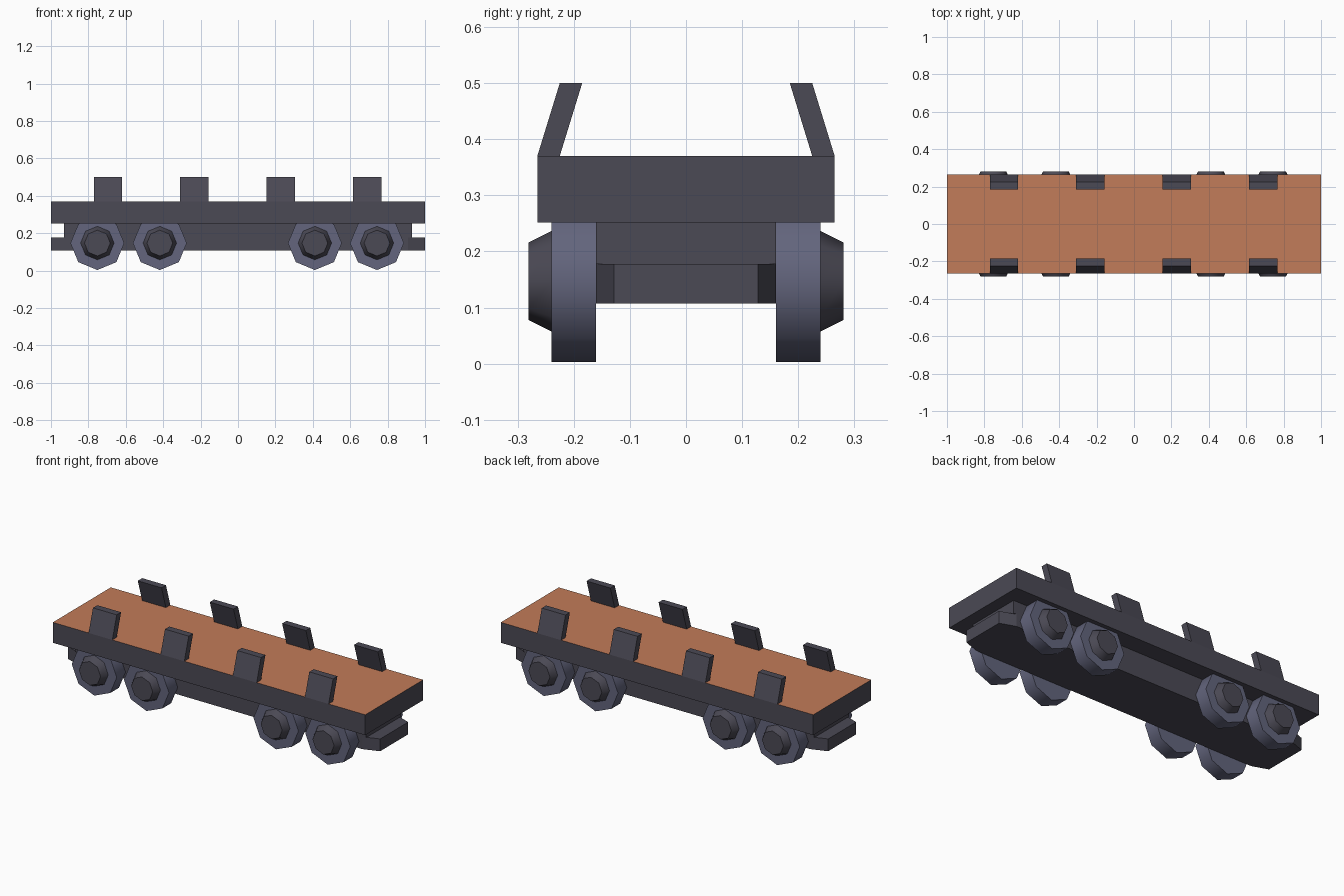
import bpy
import math

cube = bpy.data.objects.get("Cube")
if cube:
    bpy.data.objects.remove(cube, do_unlink=True)


def material(name, rgb):
    m = bpy.data.materials.new(name)
    m.use_nodes = True
    m.diffuse_color = (*rgb, 1)
    m.node_tree.nodes["Principled BSDF"].inputs["Base Color"].default_value = (*rgb, 1)
    return m


DARK = material("dark grey iron", (0.07, 0.067, 0.09))
STEEL = material("blue grey steel", (0.125, 0.13, 0.205))
WOOD = material("orange brown wood", (0.54, 0.2, 0.1))


def prism(name, outline, axis, low, high, mat):
    """Extrude a 2D outline along x or z."""
    n = len(outline)
    place = (lambda p, t: (t, p[0], p[1])) if axis == "x" else (lambda p, t: (p[0], p[1], t))
    verts = [place(p, t) for t in (low, high) for p in outline]
    faces = [tuple(reversed(range(n))), tuple(range(n, 2 * n))]
    faces += [(i, (i + 1) % n, (i + 1) % n + n, i + n) for i in range(n)]
    mesh = bpy.data.meshes.new(name)
    mesh.from_pydata(verts, [], faces)
    mesh.materials.append(mat)
    obj = bpy.data.objects.new(name, mesh)
    bpy.context.collection.objects.link(obj)
    return obj


def box(name, hx, hy, low, high, mat):
    return prism(name, [(-hx, -hy), (hx, -hy), (hx, hy), (-hx, hy)], "z", low, high, mat)


def octagon(name, x, y, side, r_in, r_out, depth, mat):
    """Eight-sided disc facing sideways, with a corner at the bottom."""
    bpy.ops.mesh.primitive_cone_add(vertices=8, radius1=r_in, radius2=r_out, depth=depth,
                                    location=(x, side * y, 0.147),
                                    rotation=(-side * math.pi / 2, 0, 0))
    obj = bpy.context.object
    obj.name = name
    obj.data.materials.append(mat)
    bpy.ops.object.shade_smooth_by_angle(angle=math.radians(50))


# Deck with a wooden top face
deck = box("deck", 1, 0.265, 0.252, 0.37, DARK)
deck.data.materials.append(WOOD)
for face in deck.data.polygons:
    if face.center.z > 0.36:
        face.material_index = 1

# Underframe: upper beam and a longer lower sill with chamfered ends
box("chassis_beam", 0.93, 0.16, 0.178, 0.252, DARK)
sill = [(-0.91, -0.16), (0.91, -0.16), (1, -0.128), (1, 0.128),
        (0.91, 0.16), (-0.91, 0.16), (-1, 0.128), (-1, -0.128)]
prism("lower_sill", sill, "z", 0.107, 0.178, DARK)

for side, label in ((-1, "front"), (1, "back")):
    # Wheels and tapered hubs
    for i, x in enumerate((-0.752, -0.418, 0.411, 0.743)):
        octagon(f"{label}_wheel_{i + 1}", x, 0.2, side, 0.144, 0.144, 0.08, STEEL)
        octagon(f"{label}_hub_{i + 1}", x, 0.26, side, 0.09, 0.069, 0.042, DARK)
    # Inward leaning stakes
    lean = [(side * 0.225, 0.37), (side * 0.265, 0.37), (side * 0.225, 0.5), (side * 0.185, 0.5)]
    if side < 0:
        lean.reverse()
    for i, x in enumerate((-0.695, -0.234, 0.229, 0.69)):
        prism(f"{label}_stake_{i + 1}", lean, "x", x - 0.076, x + 0.076, DARK)
